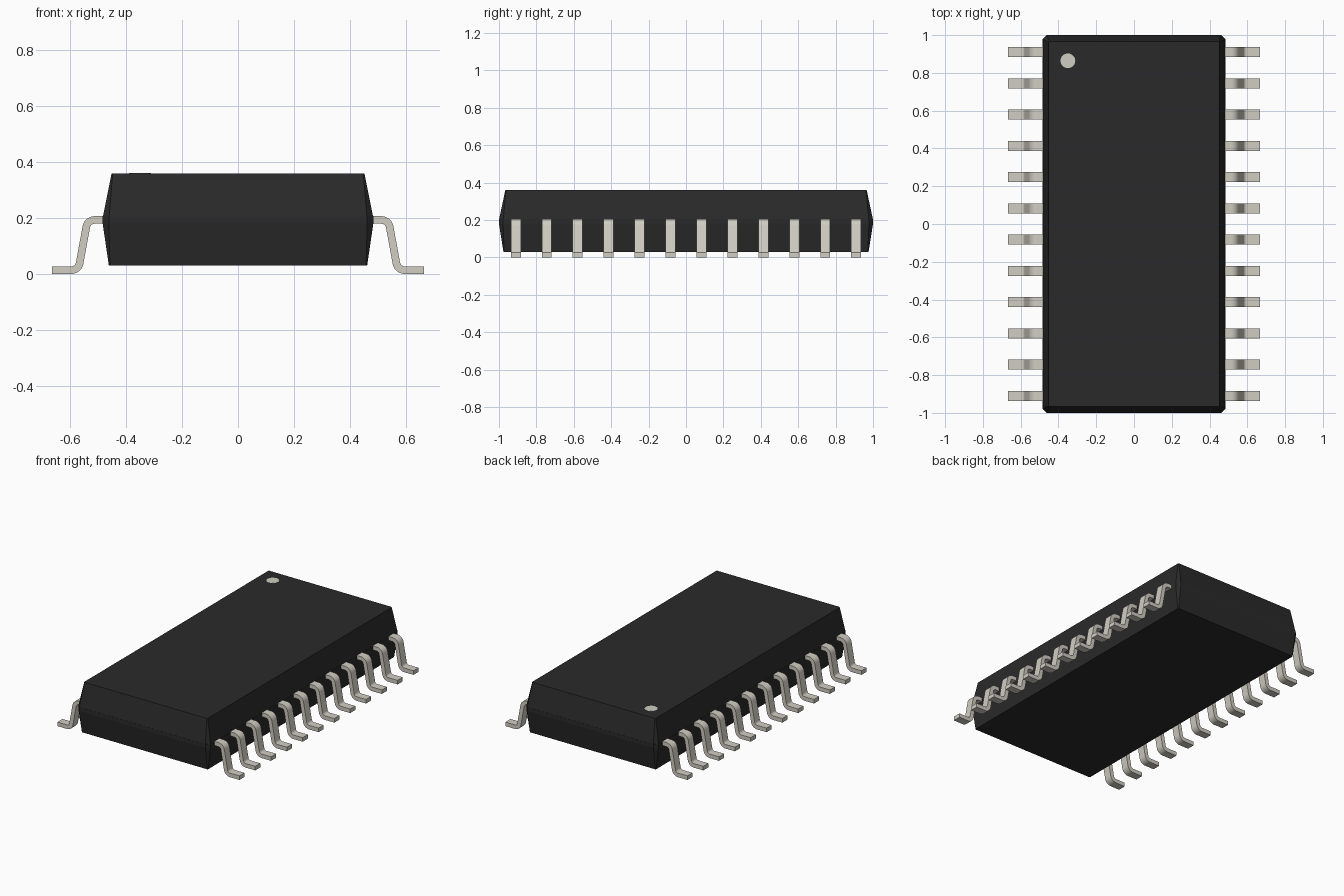
import bpy
import bmesh
import math
from mathutils import Vector

cube = bpy.data.objects.get("Cube")
if cube:
    bpy.data.objects.remove(cube, do_unlink=True)


def make_material(name, rgb):
    mat = bpy.data.materials.new(name)
    mat.use_nodes = True
    mat.diffuse_color = (*rgb, 1)
    mat.node_tree.nodes["Principled BSDF"].inputs["Base Color"].default_value = (*rgb, 1)
    return mat


def make_object(name, bm, mat):
    bmesh.ops.recalc_face_normals(bm, faces=bm.faces)
    mesh = bpy.data.meshes.new(name)
    bm.to_mesh(mesh)
    bm.free()
    mesh.materials.append(mat)
    obj = bpy.data.objects.new(name, mesh)
    bpy.context.collection.objects.link(obj)
    return obj


def loft(bm, rings):
    """Skin a list of closed rings and cap both ends."""
    loops = [[bm.verts.new(p) for p in ring] for ring in rings]
    n = len(loops[0])
    for a, b in zip(loops, loops[1:]):
        for i in range(n):
            j = (i + 1) % n
            bm.faces.new((a[i], a[j], b[j], b[i]))
    bm.faces.new(loops[0])
    bm.faces.new(loops[-1])


def chamfered_ring(hx, hy, cut, z):
    ring = []
    for sx, sy in ((1, 1), (-1, 1), (-1, -1), (1, -1)):
        pair = [(sx * hx, sy * (hy - cut), z), (sx * (hx - cut), sy * hy, z)]
        ring += pair if sx * sy > 0 else pair[::-1]
    return ring


def fillet(prev, corner, nxt, radius, steps=6):
    """Arc points that round one corner of a path."""
    u, v = (prev - corner).normalized(), (nxt - corner).normalized()
    half = u.angle(v) / 2
    centre = corner + (u + v).normalized() * (radius / math.sin(half))
    tangent = radius / math.tan(half)
    a = corner + u * tangent - centre
    b = corner + v * tangent - centre
    return [centre + a.lerp(b, i / steps).normalized() * radius
            for i in range(steps + 1)]


plastic = make_material("black plastic", (0.023, 0.023, 0.023))
metal = make_material("dull tin", (0.63, 0.61, 0.54))
paint = make_material("pale marker paint", (0.62, 0.62, 0.54))

# Moulded body: two tapered halves that meet at the parting line
halves = {
    "lower_body": ((0.462, 0.976, 0.004, 0.03),
                   (0.484, 1.0, 0.022, 0.18),
                   (0.484, 1.0, 0.022, 0.205)),
    "upper_body": ((0.483, 0.999, 0.022, 0.205),
                   (0.452, 0.966, 0.004, 0.36)),
}
for name, sections in halves.items():
    bm = bmesh.new()
    loft(bm, [chamfered_ring(*s) for s in sections])
    make_object(name, bm, plastic)

# Pin one marker on the top
bm = bmesh.new()
bmesh.ops.create_cone(bm, cap_ends=True, segments=32, radius1=0.039,
                      radius2=0.039, depth=0.004)
bmesh.ops.translate(bm, verts=bm.verts, vec=(-0.35, 0.864, 0.359))
make_object("pin_one_marker", bm, paint)

# Gull-wing lead section, bent from a flat strip
THICK, WIDTH, PINS, END_Y = 0.027, 0.053, 12, 0.91
path = [Vector(p) for p in ((0.473, 0.193), (0.538, 0.193),
                            (0.571, 0.0135), (0.666, 0.0135))]
centre_line = ([path[0]] + fillet(*path[:3], 0.03)
               + fillet(*path[1:], 0.03) + [path[3]])


def lead_rings(side, y):
    rings = []
    for i, p in enumerate(centre_line):
        before = centre_line[max(i - 1, 0)]
        after = centre_line[min(i + 1, len(centre_line) - 1)]
        d_in, d_out = (p - before).normalized(), (after - p).normalized()
        d = (d_in + d_out).normalized()
        off = Vector((-d.y, d.x)) * THICK / 2
        rings.append([(side * (p + s * off).x, y + w * WIDTH / 2, (p + s * off).y)
                      for s, w in ((1, 1), (1, -1), (-1, -1), (-1, 1))])
    return rings


# Twelve leads along each long side
for side, label in ((1, "left"), (-1, "right")):
    bm = bmesh.new()
    for k in range(PINS):
        loft(bm, lead_rings(side, END_Y - 2 * END_Y * k / (PINS - 1)))
    leads = make_object(label + "_leads", bm, metal)
    bpy.ops.object.select_all(action="DESELECT")
    leads.select_set(True)
    bpy.context.view_layer.objects.active = leads
    bpy.ops.object.shade_smooth_by_angle(angle=math.radians(35))
